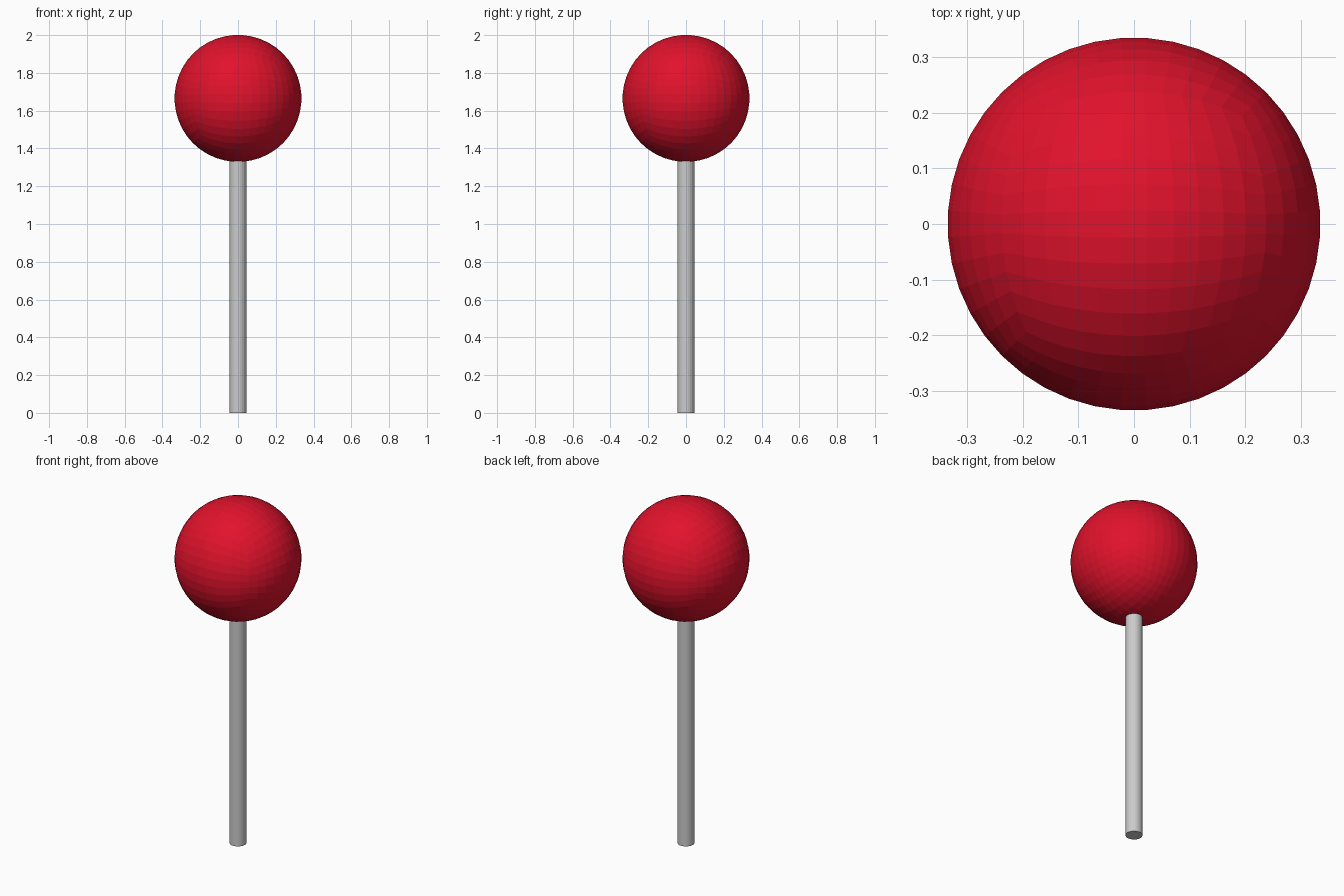
import bpy, bmesh
from math import tan, pi
from mathutils import Vector

if "Cube" in bpy.data.objects:
    bpy.data.objects.remove(bpy.data.objects["Cube"])

BALL_R, BALL_Z = 0.3367, 1.665
STICK_R, STICK_TOP = 0.045, 1.36


def link(name, bm):
    mesh = bpy.data.meshes.new(name)
    bm.to_mesh(mesh)
    bm.free()
    obj = bpy.data.objects.new(name, mesh)
    bpy.context.collection.objects.link(obj)
    return obj


# Round head: a gridded cube with equal-angle spacing pushed out to a sphere
bm = bmesh.new()
bmesh.ops.create_cube(bm, size=2)
bmesh.ops.subdivide_edges(bm, edges=bm.edges[:], cuts=10, use_grid_fill=True)
for v in bm.verts:
    v.co = Vector([tan(c * pi / 4) for c in v.co]).normalized() * BALL_R
    v.co.z += BALL_Z
head = link("round_head", bm)
red = bpy.data.materials.new("red")
red.diffuse_color = (0.75, 0.006, 0.025, 1)
red.use_nodes = True
red.node_tree.nodes["Principled BSDF"].inputs["Base Color"].default_value = red.diffuse_color
head.data.materials.append(red)

# Stick: a thin rod whose top ends inside the head
bm = bmesh.new()
bmesh.ops.create_cone(bm, cap_ends=True, segments=24, radius1=STICK_R,
                      radius2=STICK_R, depth=STICK_TOP)
bmesh.ops.translate(bm, verts=bm.verts, vec=(0, 0, STICK_TOP / 2))
link("stick", bm)
